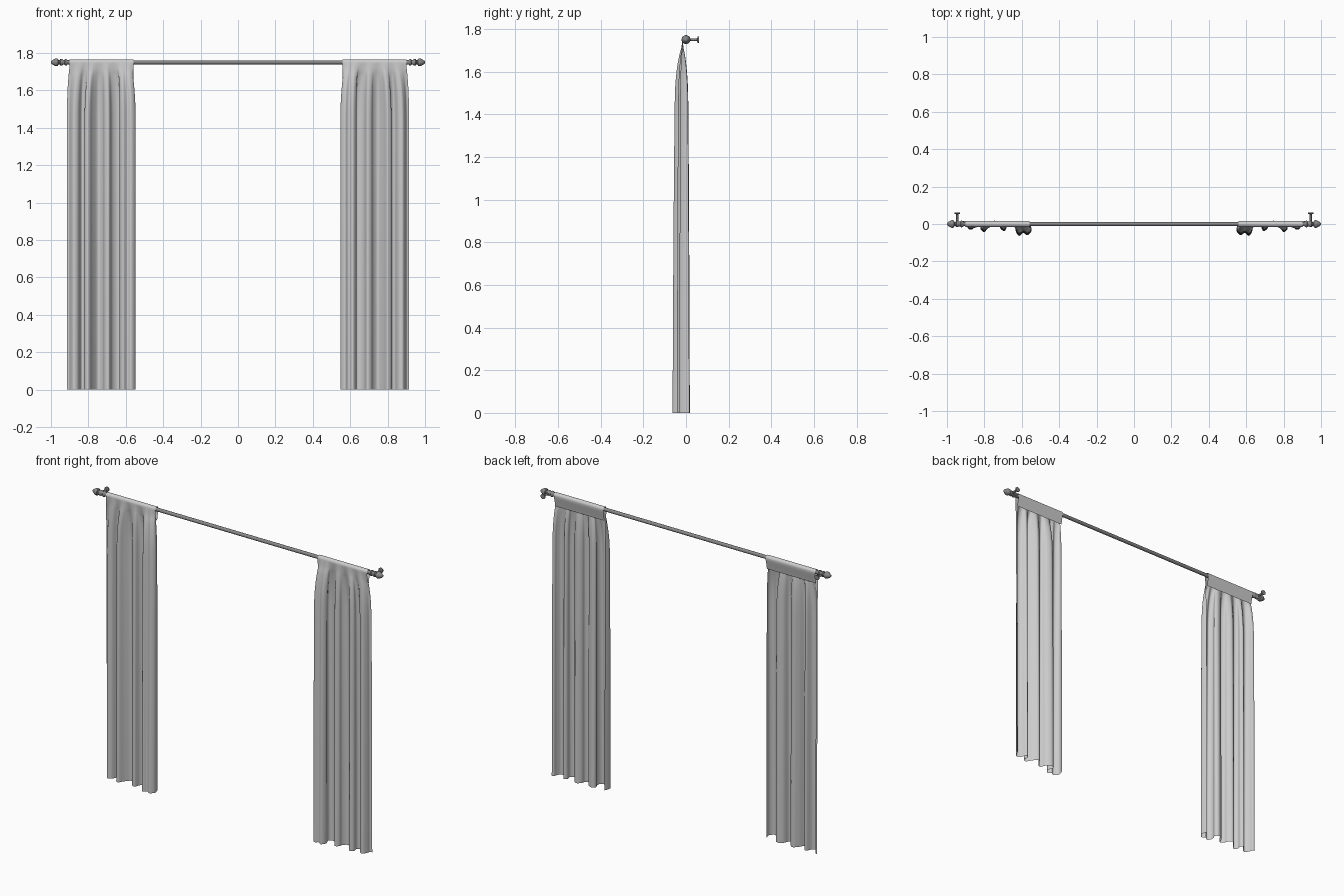
import bpy, bmesh, math
from mathutils import Vector

cube = bpy.data.objects.get("Cube")
if cube:
    bpy.data.objects.remove(cube, do_unlink=True)

ROD_Z = 1.75


def material(name, value):
    m = bpy.data.materials.new(name)
    m.use_nodes = True
    colour = (value, value, value, 1)
    m.diffuse_color = colour
    m.node_tree.nodes["Principled BSDF"].inputs["Base Color"].default_value = colour
    return m


cloth = material("grey cloth", 0.6)
metal = material("dark grey metal", 0.25)


def finish(bm, name, mat, angle=50):
    mesh = bpy.data.meshes.new(name)
    bm.to_mesh(mesh)
    bm.free()
    mesh.materials.append(mat)
    ob = bpy.data.objects.new(name, mesh)
    bpy.context.collection.objects.link(ob)
    bpy.ops.object.select_all(action='DESELECT')
    ob.select_set(True)
    bpy.context.view_layer.objects.active = ob
    bpy.ops.object.shade_smooth_by_angle(angle=math.radians(angle))
    return ob


def grid(bm, rows, closed=False, flip=False):
    """Skin a list of equal-length point rows with quads."""
    vs = [[bm.verts.new(p) for p in row] for row in rows]
    n = len(vs[0])
    for a, b in zip(vs, vs[1:]):
        for i in range(n if closed else n - 1):
            j = (i + 1) % n
            quad = (a[i], b[i], b[j], a[j])
            bm.faces.new(quad[::-1] if flip else quad)
    return vs


def lathe(name, start, axis, profile, sides=20):
    """Turn (distance, radius) pairs around an axis."""
    axis = Vector(axis)
    u = axis.orthogonal().normalized()
    v = axis.cross(u)
    rows = []
    for d, r in profile:
        rows.append([Vector(start) + axis * d + r * (u * math.cos(k) + v * math.sin(k))
                     for k in (math.tau * i / sides for i in range(sides))])
    bm = bmesh.new()
    vs = grid(bm, rows, closed=True)
    bm.faces.new(vs[0])
    bm.faces.new(vs[-1][::-1])
    bmesh.ops.recalc_face_normals(bm, faces=bm.faces)
    return finish(bm, name, metal)


def spline(points, steps):
    """Catmull-Rom curve through the points."""
    p = [Vector(q) for q in points]
    p = [p[0]] + p + [p[-1]]
    out = []
    for a, b, c, d in zip(p, p[1:], p[2:], p[3:]):
        for i in range(steps):
            t = i / steps
            out.append(0.5 * (2 * b + (c - a) * t + (2 * a - 5 * b + 4 * c - d) * t * t
                              + (3 * b - a - 3 * c + d) * t ** 3))
    return out + [p[-1]]


# Hem outline of one panel: deep folds near the middle of the window
hem = spline([(.558, .005), (.547, -.035), (.57, -.06), (.592, -.048), (.615, -.063),
              (.633, -.035), (.622, 0), (.642, .016), (.672, 0), (.69, -.036),
              (.713, -.026), (.722, 0), (.748, .018), (.775, -.008), (.798, -.042),
              (.82, -.028), (.818, 0), (.836, .013), (.856, -.022), (.88, -.03),
              (.895, -.008), (.902, .012), (.915, .016)], 6)

# Height against fold depth, from the gathered top to the hem
drop = spline([(1.75, 0), (1.71, .14), (1.67, .36), (1.6, .6), (1.5, .76), (1.3, .82),
               (1, .88), (.5, .95), (0, 1)], 4)


def curtain(name, side):
    n = len(hem) - 1
    top_x = [.56 + .34 * i / n for i in range(n + 1)]
    rows = []
    # back flap and the sleeve over the rod
    for y, z in [(.003, 1.68), (.008, 1.71), (.014, 1.735)]:
        rows.append([(side * x, y, z) for x in top_x])
    for k in range(9):
        a = math.pi * k / 8
        rows.append([(side * x, .016 * math.cos(a), ROD_Z + .016 * math.sin(a)) for x in top_x])
    # gathered front sheet
    for z, f in list(drop)[1:]:
        fx = min(1, f * 1.25)
        rows.append([(side * (x + (h.x - x) * fx), -.016 + (h.y + .016) * f, z)
                     for x, h in zip(top_x, hem)])
    bm = bmesh.new()
    grid(bm, rows, flip=side < 0)
    finish(bm, name, cloth, 80)


# Rod across the window
lathe("curtain_rod", (-.93, 0, ROD_Z), (1, 0, 0), [(0, .011), (1.86, .011)])

for label, s in (("left", 1), ("right", -1)):
    curtain(label + "_curtain", s)
    lathe(label + "_finial", (s * .9, 0, ROD_Z), (s, 0, 0),
          [(0, .011), (.012, .012), (.016, .017), (.024, .018), (.028, .013), (.036, .013),
           (.04, .017), (.05, .017), (.054, .012), (.06, .012), (.063, .019), (.07, .021),
           (.078, .02), (.088, .014), (.096, .009), (.1, .004)])
    # wall bracket: stem and round plate
    lathe(label + "_bracket", (s * .945, 0, ROD_Z), (0, 1, 0),
          [(0, .006), (.052, .006), (.055, .015), (.062, .015)], 16)
